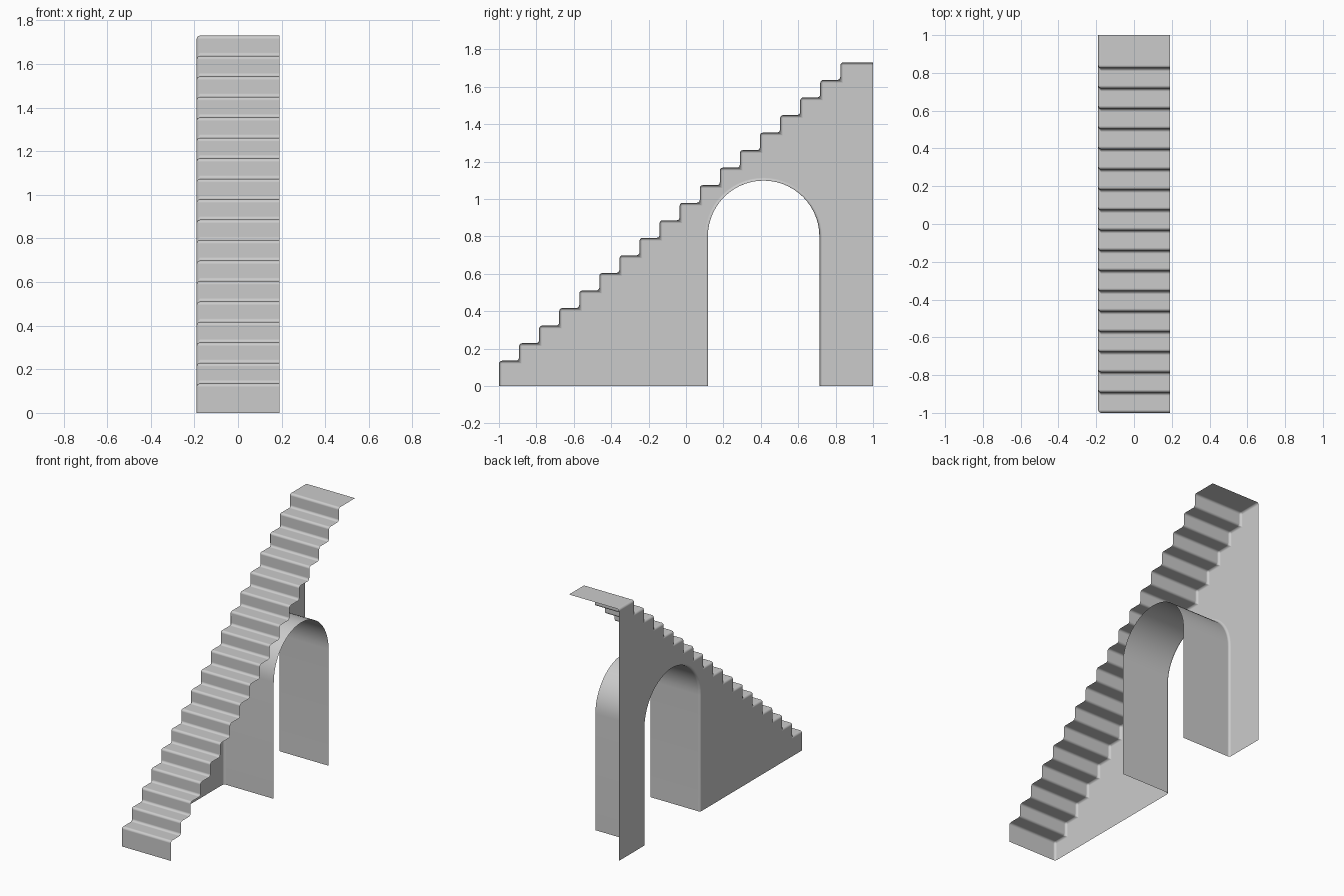
import bpy, bmesh
from math import cos, sin, pi, radians

if "Cube" in bpy.data.objects:
    bpy.data.objects.remove(bpy.data.objects["Cube"])

HALF = 0.19                      # half width of the flight
STEPS = 18
RISE0, TOP = 0.135, 1.73         # first tread height, top tread height
LAST = 0.825                     # y of the last riser
ARCH_Y, ARCH_R, SPRING = 0.415, 0.298, 0.80
SEG = 28

# Side outline (y, z): stairs up, back edge down
outline = [(-1.0, 0.0)]
run = (LAST + 1.0) / (STEPS - 1)
rise = (TOP - RISE0) / (STEPS - 1)
for i in range(STEPS):
    y, z = -1.0 + i * run, RISE0 + i * rise
    outline += [(y, z), (y + run if i < STEPS - 1 else 1.0, z)]
stair_end = len(outline) - 1
outline.append((1.0, 0.0))

# Arched opening, right leg over to left leg
arch_start = len(outline)
outline.append((ARCH_Y + ARCH_R, 0.0))
outline += [(ARCH_Y + ARCH_R * cos(pi * k / SEG), SPRING + ARCH_R * sin(pi * k / SEG))
            for k in range(SEG + 1)]
outline.append((ARCH_Y - ARCH_R, 0.0))
arch_end = len(outline) - 1

# Open shell: one side wall, treads and risers, arch lining
bm = bmesh.new()
wall = [bm.verts.new((-HALF, y, z)) for y, z in outline]
bm.faces.new(wall)


def strip(first, last):
    far = {i: bm.verts.new((HALF, *outline[i])) for i in range(first, last + 1)}
    for i in range(first, last):
        bm.faces.new((wall[i + 1], wall[i], far[i], far[i + 1]))


strip(0, stair_end)
strip(arch_start, arch_end)

mesh = bpy.data.meshes.new("staircase")
bm.to_mesh(mesh)
bm.free()
stairs = bpy.data.objects.new("staircase", mesh)
bpy.context.collection.objects.link(stairs)

# Smooth shading and softened edges
bpy.context.view_layer.objects.active = stairs
stairs.select_set(True)
bpy.ops.object.shade_smooth()
bevel = stairs.modifiers.new("soft_edges", 'BEVEL')
bevel.width = 0.016
bevel.segments = 3
bevel.limit_method = 'ANGLE'
bevel.angle_limit = radians(35)
bevel.harden_normals = True
